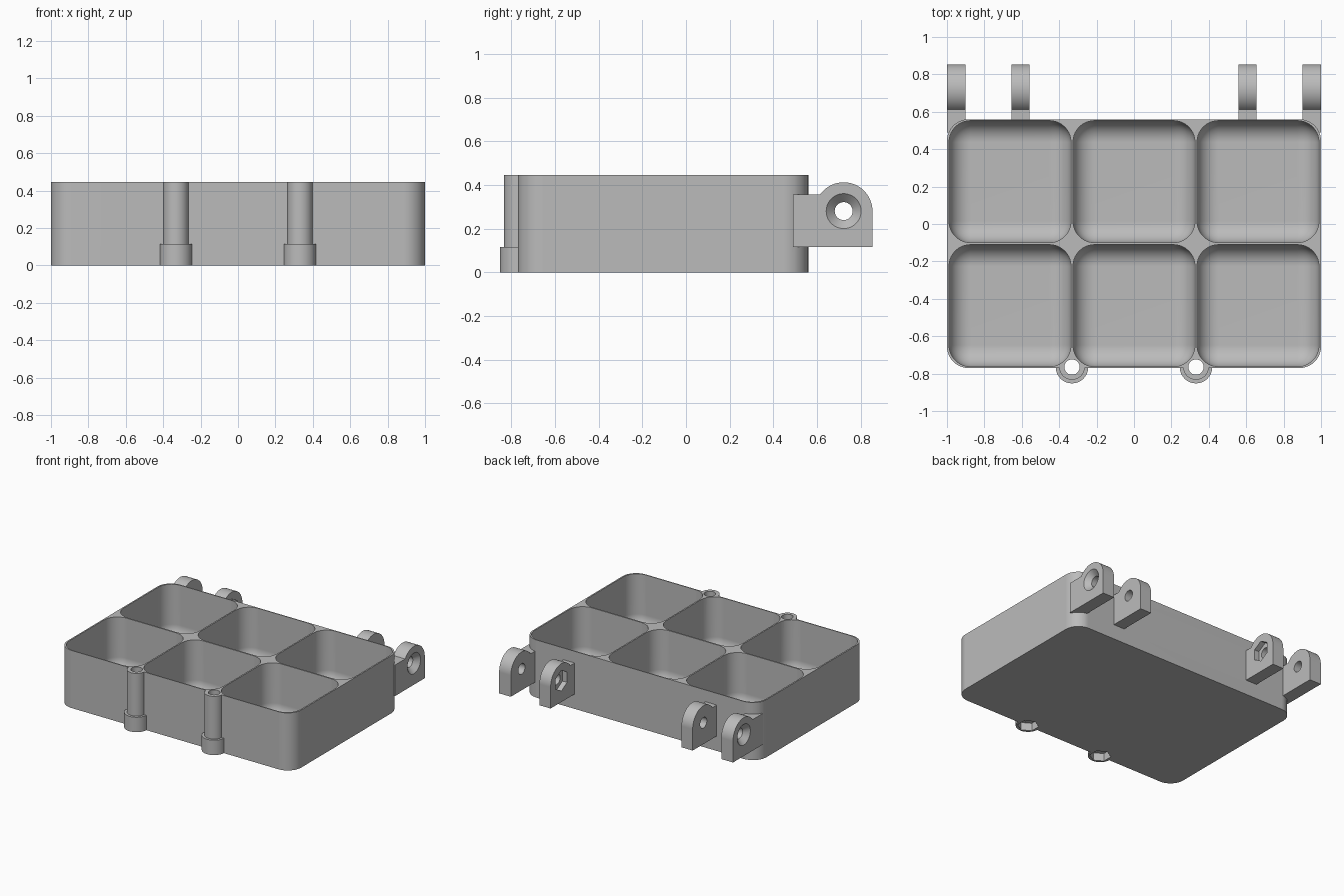
import bpy, bmesh, math
from mathutils import Matrix, Vector

default = bpy.data.objects.get("Cube")
if default:
    bpy.data.objects.remove(default, do_unlink=True)

grey = bpy.data.materials.new("plain grey")
grey.use_nodes = True
colour = (0.5, 0.5, 0.5, 1)
grey.diffuse_color = colour
grey.node_tree.nodes["Principled BSDF"].inputs["Base Color"].default_value = colour

HEIGHT = 0.445
MID_Y = -0.105
RADIUS = 0.115
PITCH = 0.663
PIN_Y, PIN_Z = 0.722, 0.28


def finish(name, bm):
    bmesh.ops.recalc_face_normals(bm, faces=bm.faces)
    mesh = bpy.data.meshes.new(name)
    bm.to_mesh(mesh)
    bm.free()
    mesh.materials.append(grey)
    obj = bpy.data.objects.new(name, mesh)
    bpy.context.collection.objects.link(obj)
    return obj


def rounded_box(name, centre, size, round_floor):
    bm = bmesh.new()
    bmesh.ops.create_cube(bm, size=1)
    bmesh.ops.scale(bm, vec=size, verts=bm.verts)
    bmesh.ops.translate(bm, vec=centre, verts=bm.verts)
    edges = []
    for e in bm.edges:
        a, b = e.verts
        upright = abs(a.co.z - b.co.z) > 0.01
        low = max(a.co.z, b.co.z) < centre[2]
        if upright or (round_floor and low):
            edges.append(e)
    bmesh.ops.bevel(bm, geom=edges, offset=RADIUS, segments=10, profile=0.5,
                    affect='EDGES', clamp_overlap=True)
    return finish(name, bm)


def rod(name, start, end, r1, r2=None, sides=48):
    start, end = Vector(start), Vector(end)
    axis = end - start
    turn = axis.to_track_quat('Z', 'Y').to_matrix().to_4x4()
    bm = bmesh.new()
    bmesh.ops.create_cone(bm, cap_ends=True, segments=sides, radius1=r1,
                          radius2=r1 if r2 is None else r2, depth=axis.length,
                          matrix=Matrix.Translation((start + end) / 2) @ turn)
    return finish(name, bm)


def hinge_lug(name, x0, x1, root_y):
    # Side profile: square foot with a rounded eye, extruded across x
    r, low, shoulder = 0.132, 0.115, 0.355
    last = math.pi - math.asin((shoulder - PIN_Z) / r)
    outline = [(root_y, low), (PIN_Y + r, low)]
    for i in range(25):
        a = last * i / 24
        outline.append((PIN_Y + r * math.cos(a), PIN_Z + r * math.sin(a)))
    outline.append((root_y, shoulder))
    bm = bmesh.new()
    face = bm.faces.new([bm.verts.new((x0, y, z)) for y, z in outline])
    new = bmesh.ops.extrude_face_region(bm, geom=[face])["geom"]
    bmesh.ops.translate(bm, vec=(x1 - x0, 0, 0),
                        verts=[v for v in new if isinstance(v, bmesh.types.BMVert)])
    return finish(name, bm)


def combine(target, tool, operation):
    mod = target.modifiers.new(tool.name, 'BOOLEAN')
    mod.operation = operation
    mod.solver = 'EXACT'
    mod.object = tool
    bpy.context.view_layer.objects.active = target
    bpy.ops.object.modifier_apply(modifier=mod.name)
    bpy.data.objects.remove(tool, do_unlink=True)


# Outer tray block
tray = rounded_box("compartment_tray", (0, MID_Y, HEIGHT / 2), (2, 1.33, HEIGHT), False)

# Front screw bosses, and hinge lugs at the back
for s in (-1, 1):
    x, y = s * PITCH / 2, MID_Y - 0.66
    combine(tray, rod("screw_boss", (x, y, 0), (x, y, HEIGHT), 0.068), 'UNION')
    combine(tray, rod("boss_collar", (x, y, 0), (x, y, 0.115), 0.087), 'UNION')
    combine(tray, hinge_lug("outer_hinge_lug", s * 0.9, s, 0.49), 'UNION')
    combine(tray, hinge_lug("inner_hinge_lug", s * 0.56, s * 0.655, 0.535), 'UNION')

# Six rounded compartments
floor, top = 0.02, HEIGHT + 0.2
for col in (-1, 0, 1):
    for row in (-0.5, 0.5):
        centre = (col * PITCH, MID_Y + row * PITCH, (floor + top) / 2)
        pocket = rounded_box("compartment", centre, (0.652, 0.652, top - floor), True)
        combine(tray, pocket, 'DIFFERENCE')

# Screw holes with hexagonal nut pockets and countersinks
for s in (-1, 1):
    x, y = s * PITCH / 2, MID_Y - 0.66
    combine(tray, rod("screw_hole", (x, y, -0.1), (x, y, HEIGHT + 0.1), 0.041), 'DIFFERENCE')
    combine(tray, rod("nut_pocket", (x, y, -0.1), (x, y, 0.06), 0.076, sides=6), 'DIFFERENCE')

    def at(px):
        return (s * px, PIN_Y, PIN_Z)

    combine(tray, rod("pin_hole", at(0.5), at(1.1), 0.041), 'DIFFERENCE')
    combine(tray, rod("countersink", at(0.96), at(1.01), 0.04, 0.09), 'DIFFERENCE')
    combine(tray, rod("hinge_nut_pocket", at(0.5), at(0.6), 0.08, sides=6), 'DIFFERENCE')

# Smooth curves, crisp edges
for o in bpy.context.selected_objects:
    o.select_set(False)
tray.select_set(True)
bpy.context.view_layer.objects.active = tray
bpy.ops.object.shade_smooth_by_angle(angle=math.radians(30))
weighted = tray.modifiers.new("even_shading", 'WEIGHTED_NORMAL')
weighted.keep_sharp = True
